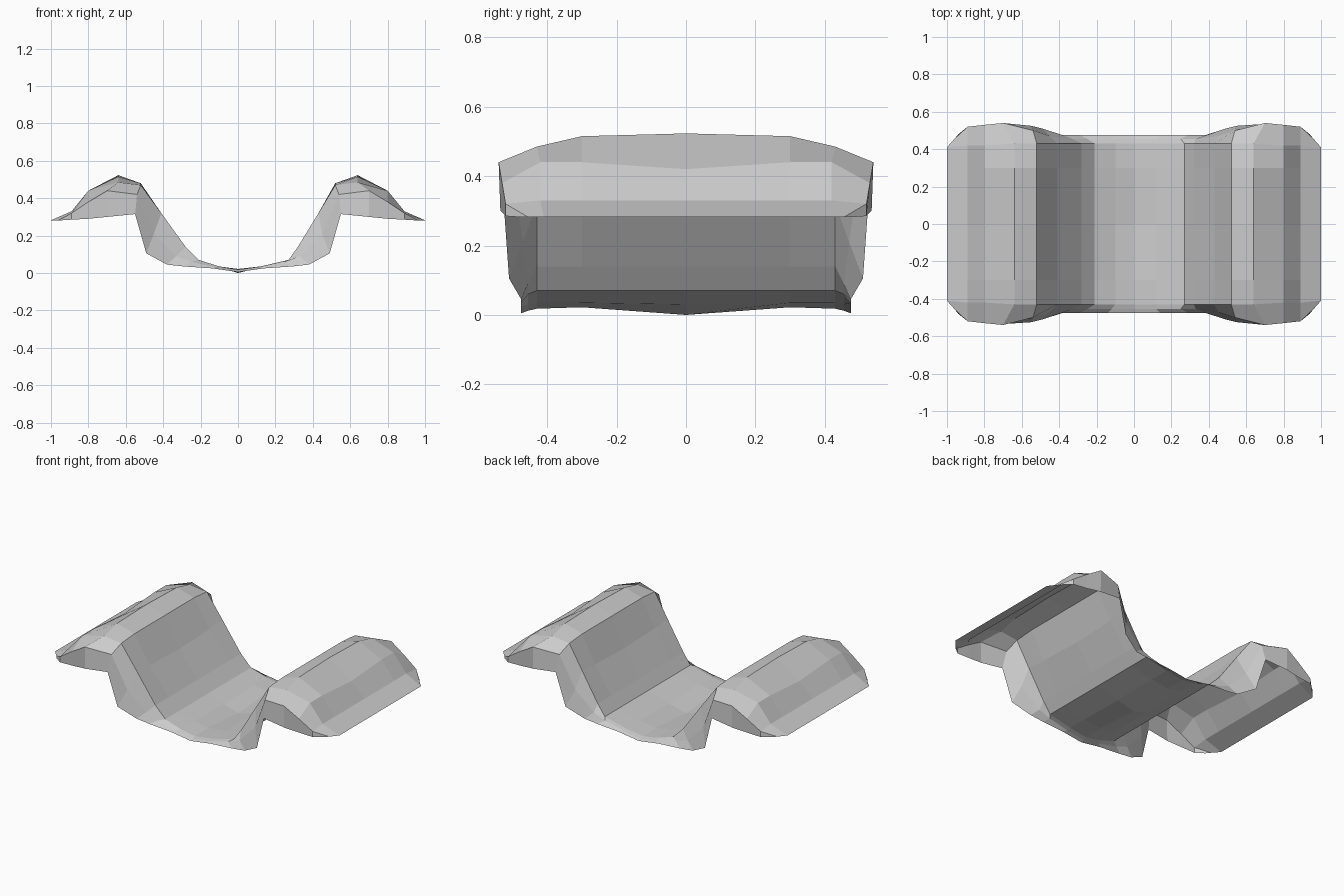
import bpy
import bmesh

cube = bpy.data.objects.get("Cube")
if cube:
    bpy.data.objects.remove(cube, do_unlink=True)

# One flat grey for the whole sheet
grey = bpy.data.materials.new("plain_grey")
grey.use_nodes = True
colour = (0.6, 0.6, 0.6, 1)
grey.diffuse_color = colour
grey.node_tree.nodes["Principled BSDF"].inputs["Base Color"].default_value = colour

# Stations from the middle outwards:
# top (x, z at centre, z at quarter, z at fold, fold y), shoulder (x, y, z), rim (x, y, z)
MIDDLE = ((0, 0.0, 0.022, 0.018, 0.43), (0, 0.455, 0.012), (0, 0.475, 0.005))
HALF = [
    ((0.10, 0.03, 0.035, 0.035, 0.43), (0.12, 0.455, 0.03), (0.14, 0.475, 0.025)),
    ((0.21, 0.07, 0.07, 0.07, 0.43), (0.25, 0.455, 0.06), (0.29, 0.475, 0.035)),
    ((0.28, 0.14, 0.14, 0.14, 0.43), (0.33, 0.455, 0.09), (0.38, 0.475, 0.045)),
    ((0.41, 0.30, 0.31, 0.32, 0.43), (0.45, 0.47, 0.21), (0.49, 0.51, 0.105)),
    ((0.52, 0.48, 0.48, 0.47, 0.43), (0.54, 0.50, 0.42), (0.55, 0.525, 0.315)),
    ((0.64, 0.523, 0.515, 0.485, 0.43), (0.70, 0.54, 0.44), (0.70, 0.535, 0.30)),
    ((0.80, 0.42, 0.44, 0.44, 0.42), (0.80, 0.53, 0.38), (0.80, 0.525, 0.29)),
    ((0.89, 0.33, 0.33, 0.33, 0.42), (0.89, 0.52, 0.32), (0.89, 0.52, 0.285)),
    ((1.00, 0.282, 0.282, 0.282, 0.41), (0.96, 0.455, 0.282), (0.94, 0.48, 0.282)),
]
# The valley is slightly wider on the +x side
SHIFT = [0.02, 0.06, 0.04, 0.02]


def cross_section(station, side, shift):
    (x, centre, quarter, fold, fold_y), shoulder, rim = station
    half = [(x + shift, 0.3, quarter), (x + shift, fold_y, fold), shoulder, rim]
    back = [(side * px, py, pz) for px, py, pz in half]
    front = [(px, -py, pz) for px, py, pz in reversed(back)]
    return front + [(side * (x + shift), 0, centre)] + back


rows = [cross_section(s, -1, 0) for s in reversed(HALF)]
rows.append(cross_section(MIDDLE, 1, 0))
for i, station in enumerate(HALF):
    rows.append(cross_section(station, 1, SHIFT[i] if i < len(SHIFT) else 0))

# Skin the cross-sections into one open, faceted sheet
bm = bmesh.new()
grid = [[bm.verts.new(p) for p in row] for row in rows]
for a, b in zip(grid, grid[1:]):
    for j in range(len(a) - 1):
        bm.faces.new((a[j], b[j], b[j + 1], a[j + 1]))

mesh = bpy.data.meshes.new("saddle_sheet")
bm.to_mesh(mesh)
bm.free()
mesh.materials.append(grey)
sheet = bpy.data.objects.new("saddle_sheet", mesh)
bpy.context.collection.objects.link(sheet)
